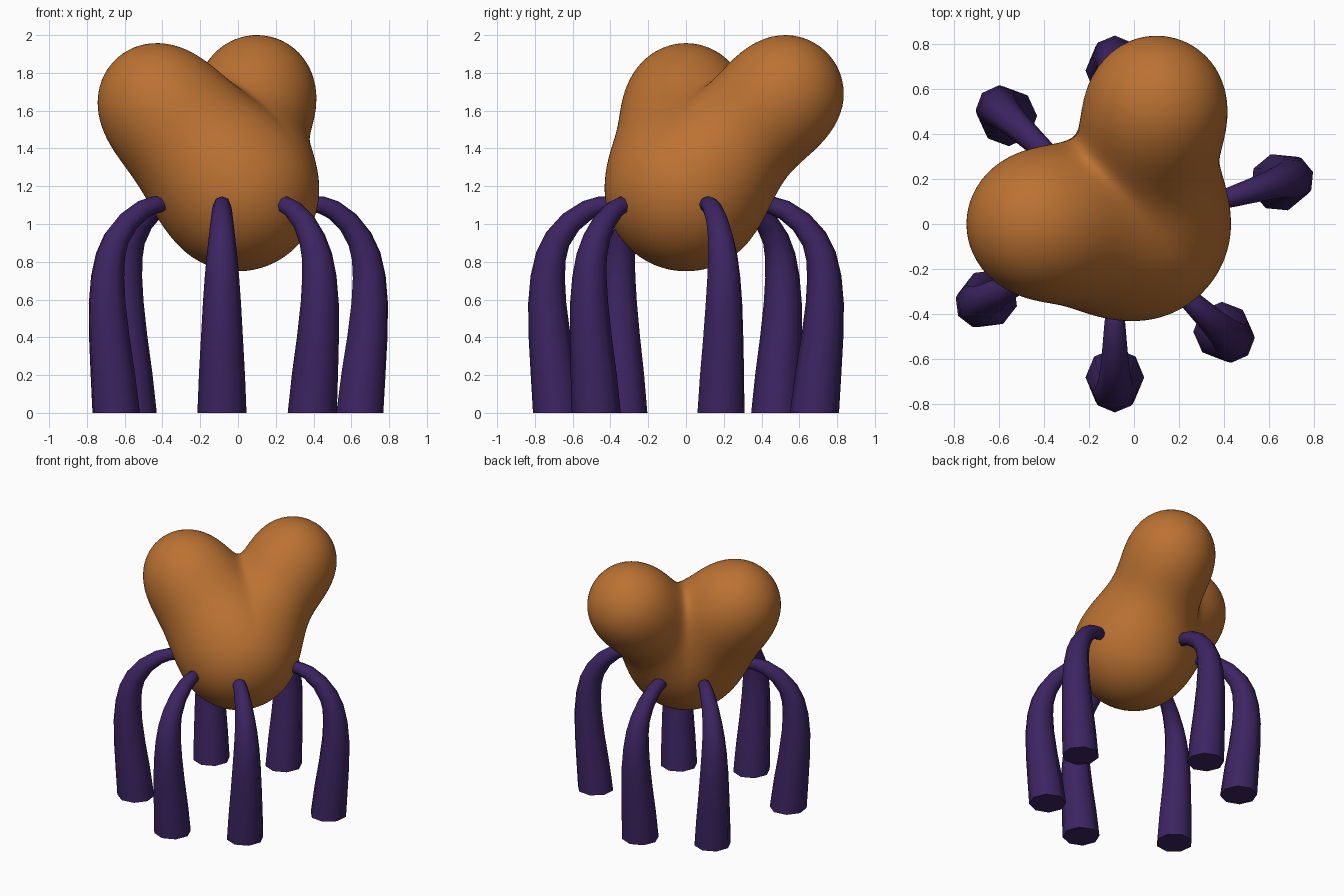
import bpy, math
from mathutils import Vector

if "Cube" in bpy.data.objects:
    bpy.data.objects.remove(bpy.data.objects["Cube"])


def material(name, rgb):
    m = bpy.data.materials.new(name)
    m.diffuse_color = (*rgb, 1)
    m.use_nodes = True
    m.node_tree.nodes["Principled BSDF"].inputs["Base Color"].default_value = m.diffuse_color
    return m


orange = material("burnt orange", (0.50, 0.168, 0.032))
purple = material("dark purple", (0.046, 0.018, 0.122))


def finish(obj, mat):
    obj.data.materials.clear()
    obj.data.materials.append(mat)
    bpy.ops.object.select_all(action='DESELECT')
    obj.select_set(True)
    bpy.context.view_layer.objects.active = obj
    bpy.ops.object.shade_smooth_by_angle(angle=math.radians(60))


# body: a ball with two upper lobes, softly blended into it
BALL = (Vector((0, 0, 1.18)), 0.43)
LOBES = [(Vector((-0.435, 0, 1.65)), 0.307), (Vector((0.1, 0.525, 1.69)), 0.31)]
BLEND = 0.49


def body_distance(p):
    main = (p - BALL[0]).length - BALL[1]
    total = 0
    for c, r in LOBES:
        d = (p - c).length - r
        h = max(BLEND - abs(main - d), 0) / BLEND
        bump = main - (min(main, d) - h * h * BLEND / 4)
        total += max(bump, 0) ** 7
    return main - total ** (1 / 7)


bpy.ops.mesh.primitive_ico_sphere_add(subdivisions=6, radius=1)
body = bpy.context.object
body.name = "body"
centre = Vector((0, 0, 1.25))
for v in body.data.vertices:
    ray = v.co.normalized()
    t = 1.15
    for _ in range(60):
        d = body_distance(centre + ray * t)
        if d < 0.0003:
            break
        t -= d * 0.85
    v.co = centre + ray * t
finish(body, orange)

# legs: eight-sided tapering tubes, arching from the foot into the body
# (outward offset from foot, height, radius)
PROFILE = [(0, 0, .13), (.02, .2, .122), (.042, .4, .111), (.055, .58, .101),
           (.052, .72, .091), (.035, .83, .081), (0, .92, .071),
           (-.07, 1.01, .061), (-.16, 1.075, .053), (-.23, 1.10, .047),
           (-.28, 1.105, .042), (-.30, 1.10, .028)]
SIDES = 8


def leg(name, foot, tip):
    foot, tip = Vector((*foot, 0)), Vector((*tip, 0))
    out = (foot - tip).normalized()
    reach = (foot - tip).length / 0.28
    side = Vector((-out.y, out.x, 0))
    path = [foot + out * (o if o > 0 else o * reach) + Vector((0, 0, z))
            for o, z, r in PROFILE]
    verts, faces = [], []
    for i, p in enumerate(path):
        if i == 0:
            tan = Vector((0, 0, 1))
        else:
            tan = (path[min(i + 1, len(path) - 1)] - path[i - 1]).normalized()
        normal = tan.cross(side)
        for k in range(SIDES):
            a = 2 * math.pi * k / SIDES
            verts.append(p + (side * math.cos(a) + normal * math.sin(a)) * PROFILE[i][2])
    for i in range(len(path) - 1):
        for k in range(SIDES):
            a, b = i * SIDES + k, i * SIDES + (k + 1) % SIDES
            faces.append((a, b, b + SIDES, a + SIDES))
    faces.append(tuple(reversed(range(SIDES))))
    faces.append(tuple(range(len(verts) - SIDES, len(verts))))
    mesh = bpy.data.meshes.new(name)
    mesh.from_pydata(verts, [], faces)
    obj = bpy.data.objects.new(name, mesh)
    bpy.context.collection.objects.link(obj)
    finish(obj, purple)


leg("front_leg", (-.085, -.68), (-.085, -.40))
leg("front_right_leg", (.393, -.475), (.22, -.31))
leg("right_leg", (.645, .185), (.40, .11))
leg("back_leg", (-.085, .68), (-.085, .40))
leg("back_left_leg", (-.56, .475), (-.35, .28))
leg("left_leg", (-.645, -.33), (-.40, -.19))
